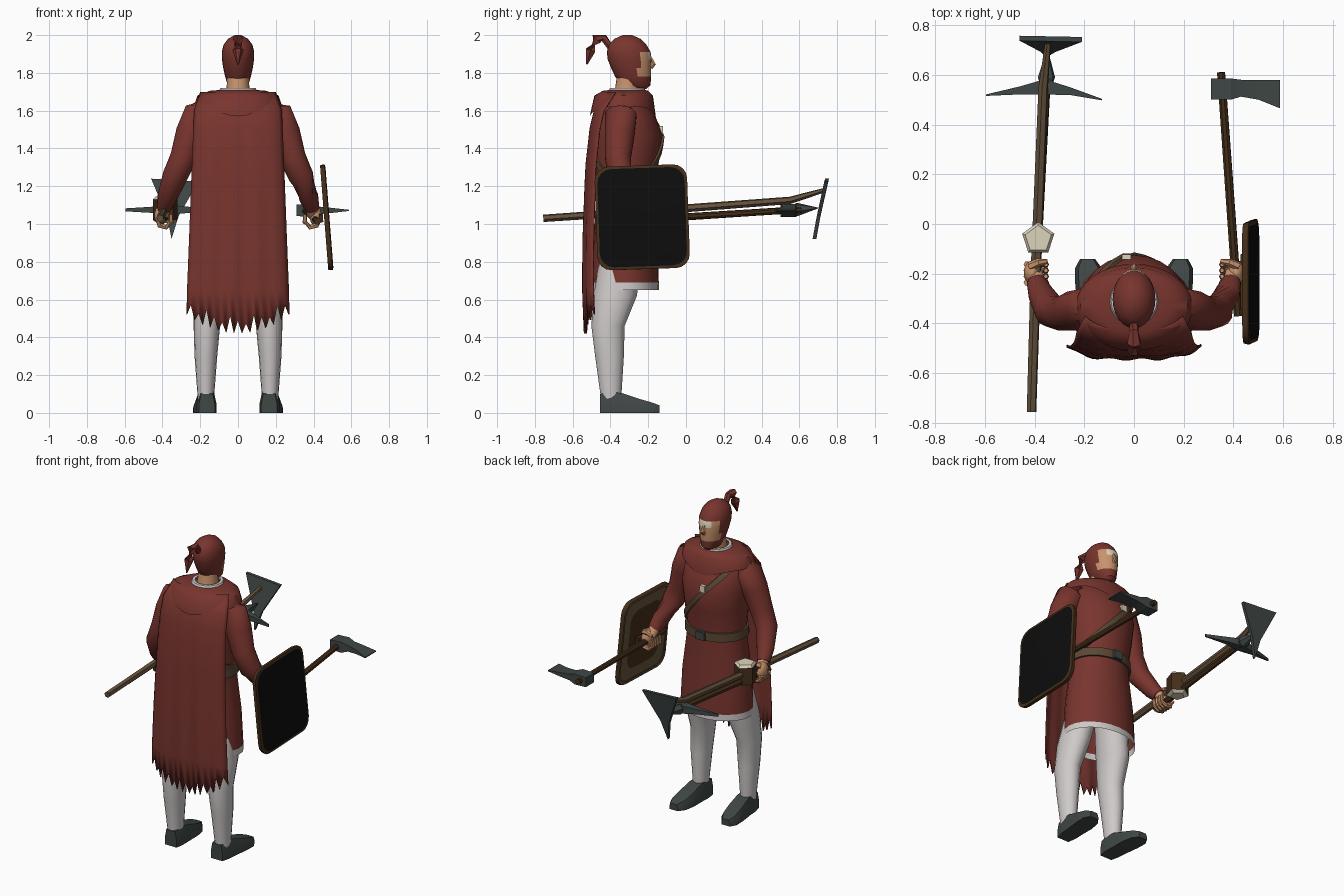
import bpy, bmesh, math
from math import sin, cos, pi, tau
from mathutils import Vector, Matrix

cube = bpy.data.objects.get("Cube")
if cube:
    bpy.data.objects.remove(cube)


def material(name, *rgb):
    m = bpy.data.materials.new(name)
    m.use_nodes = True
    m.diffuse_color = (*rgb, 1)
    m.node_tree.nodes["Principled BSDF"].inputs["Base Color"].default_value = (*rgb, 1)
    return m


RED = material("red cloth", .19, .035, .027)
WHITE = material("white linen", .62, .59, .58)
SKIN = material("skin", .58, .29, .15)
STEEL = material("dark steel", .05, .063, .06)
WOOD = material("tan wood", .13, .085, .045)
DARK = material("dark wood", .06, .028, .01)
BLACK = material("black paint", .004, .004, .004)
CREAM = material("cream", .72, .66, .5)
BELT = material("belt leather", .105, .065, .035)


def finish(bm, name, mats, rule=None, smooth=40):
    bmesh.ops.recalc_face_normals(bm, faces=bm.faces)
    me = bpy.data.meshes.new(name)
    for m in mats:
        me.materials.append(m)
    if rule:
        for f in bm.faces:
            f.material_index = rule(f.calc_center_median(), f.normal)
    bm.to_mesh(me)
    bm.free()
    ob = bpy.data.objects.new(name, me)
    bpy.context.collection.objects.link(ob)
    if smooth:
        bpy.ops.object.select_all(action='DESELECT')
        ob.select_set(True)
        bpy.context.view_layer.objects.active = ob
        bpy.ops.object.shade_smooth_by_angle(angle=math.radians(smooth))
    return ob


def loft(name, rings, mats, caps=(True, True), rule=None, smooth=40, closed=True):
    """Skin a list of equal-length point rings."""
    bm = bmesh.new()
    vs = [[bm.verts.new(p) for p in r] for r in rings]
    n = len(vs[0])
    for a, b in zip(vs, vs[1:]):
        for i in range(n if closed else n - 1):
            j = (i + 1) % n
            bm.faces.new((a[i], a[j], b[j], b[i]))
    for use, r in zip(caps, (vs[0], vs[-1])):
        if use:
            bm.faces.new(r)
    return finish(bm, name, mats, rule, smooth)


def ellipse(z, cx, cy, rx, ry, n=20):
    return [(cx + rx * cos(tau * i / n), cy + ry * sin(tau * i / n), z) for i in range(n)]


def tube(name, path, radii, mat, n=8, smooth=40):
    pts = [Vector(p) for p in path]
    rings = []
    for i, (p, r) in enumerate(zip(pts, radii)):
        d = pts[min(i + 1, len(pts) - 1)] - pts[max(i - 1, 0)]
        u = d.cross(Vector((.3, .1, 1)) if abs(d.normalized().z) < .8 else Vector((0, 1, 0))).normalized()
        v = d.cross(u).normalized()
        rings.append([p + r * (u * cos(tau * k / n) + v * sin(tau * k / n)) for k in range(n)])
    return loft(name, rings, [mat], smooth=smooth)


def box(name, loc, size, mat):
    bm = bmesh.new()
    bmesh.ops.create_cube(bm, size=1, matrix=Matrix.Translation(loc) @ Matrix.Diagonal((*size, 1)))
    return finish(bm, name, [mat], smooth=0)


def interp(table, z):
    """Linear lookup in rows sorted by their first value."""
    for a, b in zip(table, table[1:]):
        if z <= b[0]:
            t = max(0, (z - a[0]) / (b[0] - a[0]))
            return [p + (q - p) * t for p, q in zip(a[1:], b[1:])]
    return list(table[-1][1:])


# Tunic: height, centre y, half width, half depth
BODY = [(.65, -.322, .235, .18), (.69, -.322, .233, .178), (.9, -.32, .22, .17),
        (1.12, -.32, .19, .155), (1.2, -.32, .185, .155), (1.35, -.315, .2, .175),
        (1.47, -.31, .21, .185), (1.58, -.325, .205, .16), (1.66, -.335, .16, .12), (1.7, -.32, .09, .085)]
loft("tunic", [ellipse(z, 0, cy, rx, ry, 24) for z, cy, rx, ry in BODY], [RED, WHITE],
     (False, True), lambda c, n: int(c.z < .69))


def band(name, height, half, mat):
    """Leather loop hugging the tunic; height is a function of the angle."""
    rings = []
    for dz, off in ((-half, .0), (-half, .012), (half, .012), (half, .0)):
        ring = []
        for i in range(32):
            a = tau * i / 32
            z = height(a) + dz
            cy, rx, ry = interp(BODY, z)
            ring.append(((rx + off) * cos(a), cy + (ry + off) * sin(a), z))
        rings.append(ring)
    loft(name, rings, [mat], (False, False))


band("waist_belt", lambda a: 1.18, .027, BELT)
band("shoulder_strap", lambda a: 1.44 - .235 * cos(a), .022, BELT)
box("belt_buckle", (0, -.15, 1.18), (.06, .02, .05), STEEL)
box("strap_clasp", (-.03, -.133, 1.5), (.035, .02, .04), CREAM)

# Shoulder mantle with pointed front and back
mantle = [ellipse(1.71, 0, -.31, .09, .09, 32), ellipse(1.705, 0, -.32, .15, .12, 32),
          ellipse(1.68, 0, -.33, .215, .155, 32), ellipse(1.62, 0, -.335, .235, .175, 32)]
mantle[-1] = [(x, y, z - .05 * abs((y + .335) / .175) ** 6) for x, y, z in mantle[-1]]
loft("shoulder_mantle", mantle, [RED], (False, False), smooth=50)

# Cape with ragged hem
CAPE = [(.4, -.535, .275), (.65, -.545, .27), (.9, -.545, .26), (1.3, -.532, .245),
        (1.55, -.505, .235), (1.64, -.475, .23), (1.7, -.425, .2)]
rows, cols = 12, 26
cape = []
for r in range(rows + 1):
    row = []
    for i in range(cols + 1):
        u = 2 * i / cols - 1
        bottom = .42 + .1 * u * u + (.05 + .02 * (i % 3) if i % 2 else .0)
        z = 1.7 + (bottom - 1.7) * r / rows if r == rows else 1.7 - 1.15 * r / rows
        y, w = interp(CAPE, z)
        row.append((u * w, y + .05 * u ** 4 + .006 * sin(u * 13) * r / rows, z))
    cape.append(row)
ob = loft("cape", cape, [RED], (False, False), closed=False)
ob.modifiers.new("thickness", 'SOLIDIFY').thickness = .008

# Neck, collar and hooded head
loft("neck", [ellipse(1.66, 0, -.315, .072, .072), ellipse(1.72, 0, -.31, .06, .065),
              ellipse(1.79, 0, -.3, .058, .065)], [SKIN])
loft("linen_collar", [ellipse(1.685, 0, -.315, .11, .105), ellipse(1.72, 0, -.31, .092, .092),
                      ellipse(1.72, 0, -.31, .075, .075)], [WHITE], (False, False))
HEAD = [(1.715, -.25, .03, .04), (1.735, -.263, .055, .075), (1.78, -.28, .068, .095),
        (1.825, -.29, .078, .106), (1.87, -.298, .085, .116), (1.91, -.303, .086, .116),
        (1.95, -.31, .076, .1), (1.98, -.31, .053, .07), (2, -.31, .018, .025)]


def head_colour(c, n):
    if n.y > .45 and 1.87 < c.z < 1.91 and abs(c.x) < .04:
        return 2
    return int(n.y > .2 and 1.78 < c.z < 1.91 and c.y > -.25)


loft("hooded_head", [ellipse(z, 0, cy, rx, ry, 24) for z, cy, rx, ry in HEAD], [RED, SKIN, CREAM], rule=head_colour)
tube("nose", [(0, -.187, 1.88), (0, -.172, 1.845), (0, -.185, 1.825)], [.008, .014, .01], SKIN, 6)
tube("hood_tail", [(0, -.39, 1.92), (0, -.435, 1.985), (0, -.475, 1.98), (0, -.505, 1.92), (0, -.525, 1.845)],
     [.018, .02, .03, .03, .004], RED, 6)

for side, s in (("left", 1), ("right", -1)):
    # Legs and boots
    leg = [(.85, .11, -.34, .09, .11), (.62, .15, -.375, .085, .115), (.46, .165, -.413, .07, .088),
           (.3, .17, -.405, .06, .076), (.09, .17, -.397, .044, .055), (.03, .17, -.397, .042, .052)]
    loft(side + "_leg", [ellipse(z, s * x, y, rx, ry, 16) for z, x, y, rx, ry in leg], [WHITE])
    boot = [(-.455, .165, .042, .1), (-.4, .167, .053, .11), (-.34, .17, .054, .105),
            (-.25, .176, .06, .075), (-.18, .183, .055, .055), (-.14, .187, .03, .04)]
    shape = ((-1, 0), (1, 0), (1, .45), (.75, 1), (-.75, 1), (-1, .45))
    loft(side + "_boot", [[(s * (x + w * a), y, h * b) for a, b in shape] for y, x, w, h in boot], [STEEL])
    # Sleeves and fists
    tube(side + "_sleeve", [(s * .15, -.34, 1.63), (s * .205, -.345, 1.58), (s * .25, -.35, 1.48),
                            (s * .29, -.36, 1.35), (s * .335, -.35, 1.25), (s * .375, -.28, 1.14),
                            (s * .392, -.235, 1.085)], [.06, .085, .08, .07, .066, .052, .04], RED, 14, 60)
    tube(side + "_wrist", [(s * .388, -.245, 1.1), (s * .397, -.2, 1.05)], [.034, .032], SKIN, 10)
    bm = bmesh.new()
    bmesh.ops.create_uvsphere(bm, u_segments=10, v_segments=7, radius=1, matrix=Matrix.Translation(
        (s * .41, -.195, 1.045)) @ Matrix.Diagonal((.034, .05, .055, 1)))
    finish(bm, side + "_palm", [SKIN], smooth=60)
    for k in range(4):
        y = -.235 + .024 * k
        arc = [(s * (.39 + .04 * cos(a)), y, 1.03 + .048 * sin(a)) for a in (0, -.9, -1.8, -2.7, -3.6)]
        tube(f"{side}_finger_{k + 1}", arc, [.015, .015, .014, .013, .009], SKIN, 6)
    tube(side + "_thumb", [(s * .42, -.17, 1.085), (s * .385, -.155, 1.095), (s * .35, -.15, 1.08)],
         [.018, .016, .01], SKIN, 6)

# Shield: rounded panel, rim, inner board
def panel(x, inset):
    hy, hz, rad = .245 - inset, .275 - inset, .075
    out = []
    for cy, cz, a0 in ((1, 1, 0), (-1, 1, pi / 2), (-1, -1, pi), (1, -1, 3 * pi / 2)):
        for k in range(5):
            a = a0 + pi / 2 * k / 4
            out.append((x, cy * (hy - rad) + rad * cos(a), cz * (hz - rad) + rad * sin(a)))
    return out


def shield_colour(c, n):
    if c.x > .0135:
        return 1
    return 2 if c.x < -.005 and abs(n.x) > .9 and max(abs(c.y) / .245, abs(c.z) / .275) > .6 else 0


turn = Matrix.Translation((.47, -.232, 1.035)) @ Matrix.Rotation(math.radians(4.5), 4, 'Y').inverted() \
    @ Matrix.Rotation(math.radians(2), 4, 'X')
for o in (loft("shield", [panel(-.008, .085), panel(-.008, .02), panel(-.014, .018), panel(-.014, .004),
                          panel(0, 0), panel(.01, 0), panel(.014, .014)], [DARK, BLACK, WOOD],
               rule=shield_colour, smooth=30),
          box("shield_grip", (-.03, 0, 0), (.02, .22, .04), DARK)):
    o.matrix_world = turn

# Axe in the left hand
tube("axe_handle", [(.42, -.37, 1.015), (.35, .61, 1.075)], [.019, .017], DARK)
axe = [(.31, .5, .585, .03), (.39, .5, .585, .034), (.43, .512, .58, .02), (.5, .5, .58, .013), (.588, .465, .578, .003)]
loft("axe_head", [[(x, a, 1.072 - h), (x, b, 1.072 - h), (x, b, 1.072 + h), (x, a, 1.072 + h)]
                  for x, a, b, h in axe], [STEEL], smooth=20)

# Bundle of tools in the right hand
tube("long_pole", [(-.412, -.755, 1.03), (-.395, -.2, 1.068), (-.365, .55, 1.125), (-.345, .735, 1.18)],
     [.02, .022, .02, .012], WOOD, 6, 30)
tube("spear_shaft", [(-.4, -.28, 1.02), (-.352, .58, 1.075)], [.02, .018], DARK, 6)
tube("spear_point", [(-.353, .54, 1.073), (-.352, .59, 1.077), (-.348, .7, 1.085)], [.02, .036, .002], STEEL, 6, 20)
pick = [(-.595, .518, .003, .008), (-.46, .537, .016, .016), (-.38, .548, .028, .024),
        (-.34, .548, .028, .024), (-.26, .535, .016, .016), (-.128, .5, .003, .008)]
loft("pick_head", [[(x, y - a, 1.075 - h), (x, y + a, 1.075 - h), (x, y + a, 1.075 + h), (x, y - a, 1.075 + h)]
                   for x, y, a, h in pick], [STEEL], smooth=20)
blade = [(-.46, .745, 1.24), (-.21, .74, 1.225), (-.315, .7, 1.04), (-.352, .678, .92), (-.375, .7, 1.04)]
loft("hoe_blade", [[(x, y + d, z) for x, y, z in blade] for d in (-.008, .012)], [STEEL], smooth=0)
pent = [[(-.385 + r * sin(tau * k / 5), -.06 - r * cos(tau * k / 5 + pi), z) for k in range(5)]
        for z, r in ((1.005, .045), (1.02, .068), (1.13, .068), (1.145, .055))]
loft("mallet_head", pent, [DARK, CREAM], rule=lambda c, n: int(abs(n.z) > .5), smooth=0)
